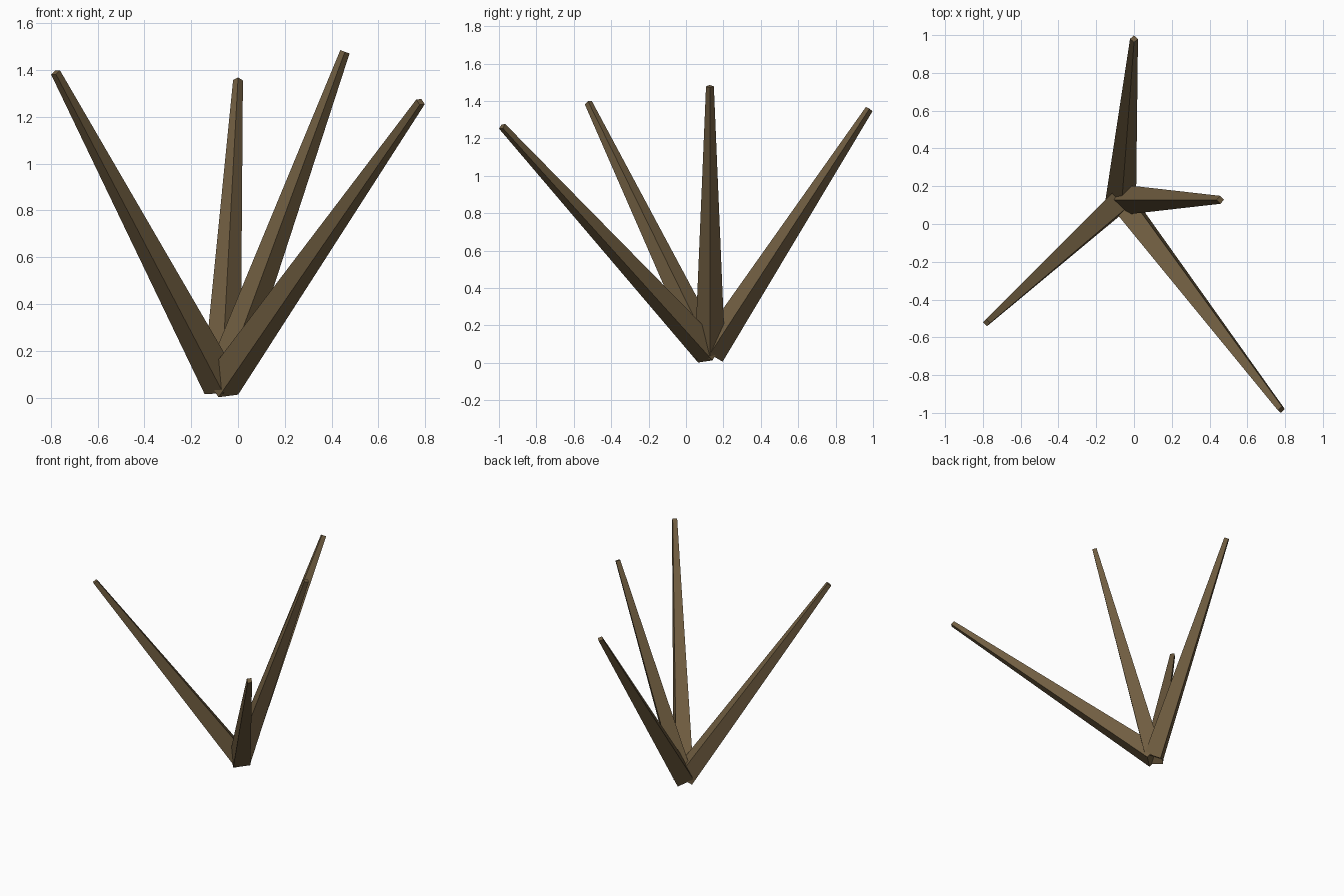
import bpy
from mathutils import Vector

if "Cube" in bpy.data.objects:
    bpy.data.objects.remove(bpy.data.objects["Cube"])

# Bark colour shared by every branch
bark = bpy.data.materials.new("brown_bark")
bark.diffuse_color = (0.165, 0.112, 0.053, 1.0)
bark.use_nodes = True
bark.node_tree.nodes["Principled BSDF"].inputs["Base Color"].default_value = bark.diffuse_color

ROOT = Vector((-0.07, 0.128, 0.05))
BASE_RADIUS, TIP_RADIUS = 0.081, 0.021


def branch(name, tip):
    """Four-sided tapered stick from the shared root to its tip."""
    axis = Vector(tip) - ROOT
    bpy.ops.mesh.primitive_cone_add(
        vertices=4, radius1=BASE_RADIUS, radius2=TIP_RADIUS,
        depth=axis.length, location=ROOT + axis / 2)
    obj = bpy.context.object
    obj.name = name
    obj.rotation_mode = 'QUATERNION'
    obj.rotation_quaternion = Vector((0, 0, 1)).rotation_difference(axis)
    obj.data.materials.append(bark)


# Bare branches fanning out of the ground
branch("right_branch", (0.457, 0.128, 1.478))
branch("back_branch", (0.0, 0.98, 1.357))
branch("front_right_branch", (0.78, -0.983, 1.264))
branch("front_left_branch", (-0.78, -0.522, 1.39))
